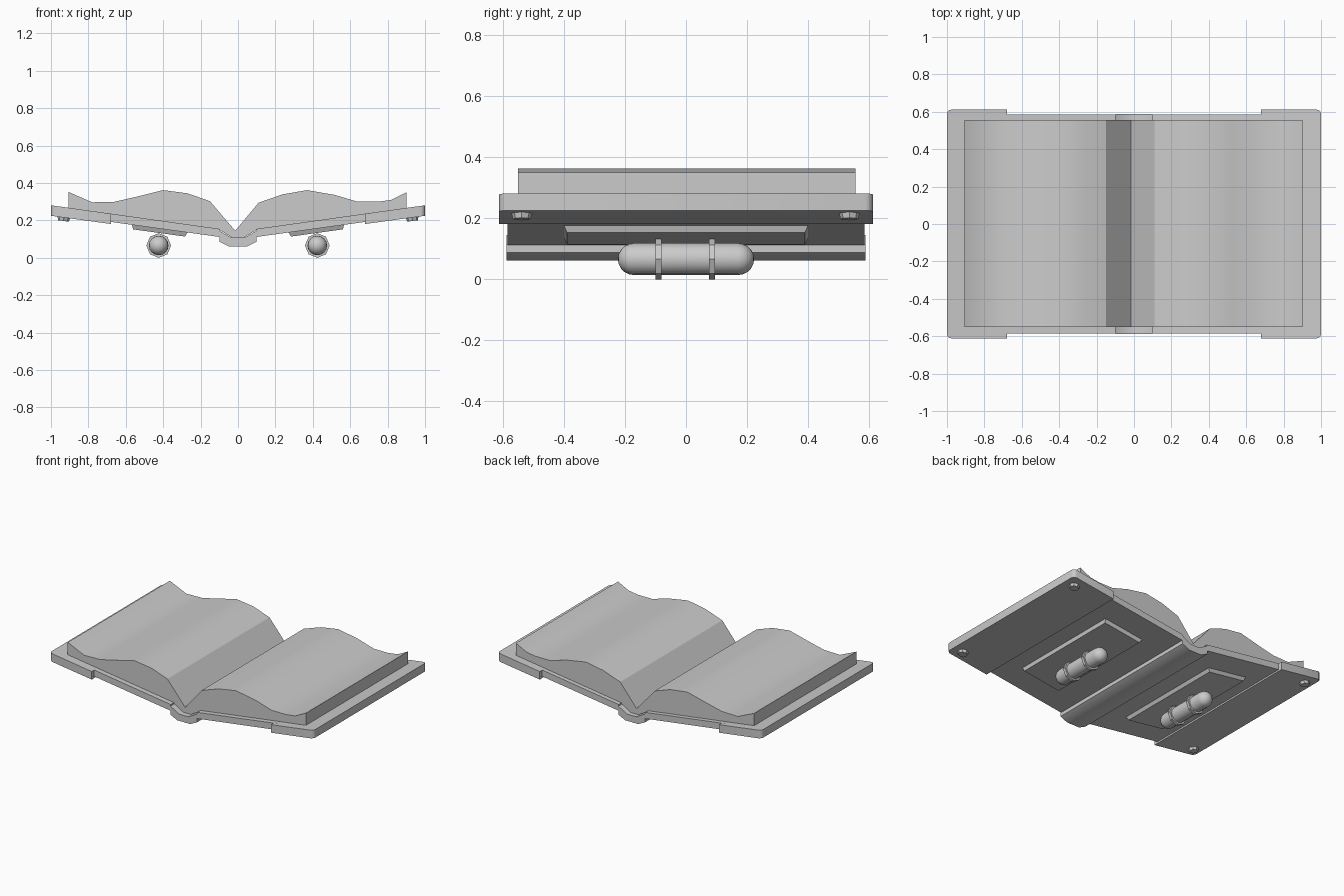
import bpy, bmesh, math
from mathutils import Matrix, Vector

if "Cube" in bpy.data.objects:
    bpy.data.objects.remove(bpy.data.objects["Cube"])

SLOPE = 0.138  # tilt of each opened cover


def finish(name, bm, smooth=None):
    bmesh.ops.recalc_face_normals(bm, faces=bm.faces)
    me = bpy.data.meshes.new(name)
    bm.to_mesh(me)
    bm.free()
    ob = bpy.data.objects.new(name, me)
    bpy.context.collection.objects.link(ob)
    if smooth:
        bpy.ops.object.select_all(action='DESELECT')
        ob.select_set(True)
        bpy.context.view_layer.objects.active = ob
        bpy.ops.object.shade_smooth_by_angle(angle=math.radians(smooth))
    return ob


def extrude(profile, y0, y1):
    """Extrude an x-z outline along y."""
    bm = bmesh.new()
    a = [bm.verts.new((x, y0, z)) for x, z in profile]
    b = [bm.verts.new((x, y1, z)) for x, z in profile]
    n = len(profile)
    for i in range(n):
        j = (i + 1) % n
        bm.faces.new((a[i], a[j], b[j], b[i]))
    bm.faces.new(a)
    bm.faces.new(b)
    return bm


def flip(profile, s):
    return [(s * x, z) for x, z in profile]


# page block with a shared gutter
top = [(-0.905, 0.352), (-0.78, 0.297), (-0.66, 0.30), (-0.55, 0.325), (-0.40, 0.362),
       (-0.27, 0.345), (-0.15, 0.303), (-0.015, 0.145), (0.11, 0.295), (0.24, 0.34),
       (0.37, 0.362), (0.52, 0.336), (0.64, 0.30), (0.75, 0.30), (0.82, 0.31), (0.9, 0.35)]
bottom = [(0.9, 0.264), (0.1, 0.15), (0.03, 0.108), (-0.03, 0.108), (-0.1, 0.15), (-0.905, 0.264)]
finish("pages", extrude(top + bottom, -0.55, 0.555), 30)

# spine strip
finish("spine", extrude([(-0.1, 0.145), (-0.035, 0.108), (0.035, 0.108), (0.1, 0.145),
                         (0.1, 0.087), (0.05, 0.062), (-0.05, 0.062), (-0.1, 0.087)],
                        -0.588, 0.588), 35)

for s, side in ((-1, "left"), (1, "right")):
    # inner cover board
    finish(side + "_cover", extrude(flip([(0.1, 0.155), (0.70, 0.239), (0.70, 0.195),
                                          (0.1, 0.112)], s), -0.585, 0.585))

    # thicker outer board with rounded outer corners
    bm = extrude(flip([(0.68, 0.236), (1.0, 0.281), (1.0, 0.225), (0.68, 0.181)], s), -0.612, 0.612)
    edges = [e for e in bm.edges
             if all(abs(abs(v.co.x) - 1) < 1e-4 for v in e.verts)
             and abs(e.verts[0].co.y - e.verts[1].co.y) < 1e-4]
    bmesh.ops.bevel(bm, geom=edges, offset=0.025, segments=3, profile=0.5, affect='EDGES')
    finish(side + "_outer_board", bm, 35)

    tilt = Matrix.Rotation(-s * SLOPE, 4, 'Y')

    # tapered mounting plate under the cover
    bm = bmesh.new()
    bmesh.ops.create_cube(bm, size=2)
    for v in bm.verts:
        inset = 0.012 if v.co.z < 0 else 0
        v.co = Vector((v.co.x * (0.152 - inset), v.co.y * (0.402 - inset), v.co.z * 0.014))
    bm.transform(Matrix.Translation((s * 0.42, 0, 0.147)) @ tilt)
    finish(side + "_plate", bm)

    # round-ended capsule
    r, n, half = 0.052, 16, 0.223
    arc = [(r * math.sin(t), r * (1 - math.cos(t))) for t in (i * math.pi / 10 for i in range(1, 6))]
    rings = [(q, -half + d) for q, d in arc] + [(q, half - d) for q, d in reversed(arc)]
    cx, cz = s * 0.424, 0.066
    bm = bmesh.new()
    loops = [[bm.verts.new((cx + q * math.cos(2 * math.pi * k / n), y,
                            cz + q * math.sin(2 * math.pi * k / n))) for k in range(n)]
             for q, y in rings]
    for a, b in zip(loops, loops[1:]):
        for k in range(n):
            bm.faces.new((a[k], a[(k + 1) % n], b[(k + 1) % n], b[k]))
    for loop, y in ((loops[0], -half), (loops[-1], half)):
        tip = bm.verts.new((cx, y, cz))
        for k in range(n):
            bm.faces.new((loop[k], loop[(k + 1) % n], tip))
    finish(side + "_capsule", bm, 40)

    # octagonal bands around the capsule
    for i, y in enumerate((-0.09, 0.085)):
        bm = bmesh.new()
        bmesh.ops.create_cone(bm, cap_ends=True, segments=8, radius1=0.066, radius2=0.066,
                              depth=0.02, matrix=Matrix.Translation((cx, y, cz))
                              @ Matrix.Rotation(math.pi / 2, 4, 'X'))
        finish(f"{side}_band_{i}", bm)

    # small feet under the outer corners
    for i, y in enumerate((-0.538, 0.535)):
        bm = bmesh.new()
        bmesh.ops.create_cone(bm, cap_ends=True, segments=8, radius1=0.029, radius2=0.035,
                              depth=0.024, matrix=Matrix.Translation((s * 0.932, y, 0.209)) @ tilt)
        finish(f"{side}_foot_{i}", bm)
